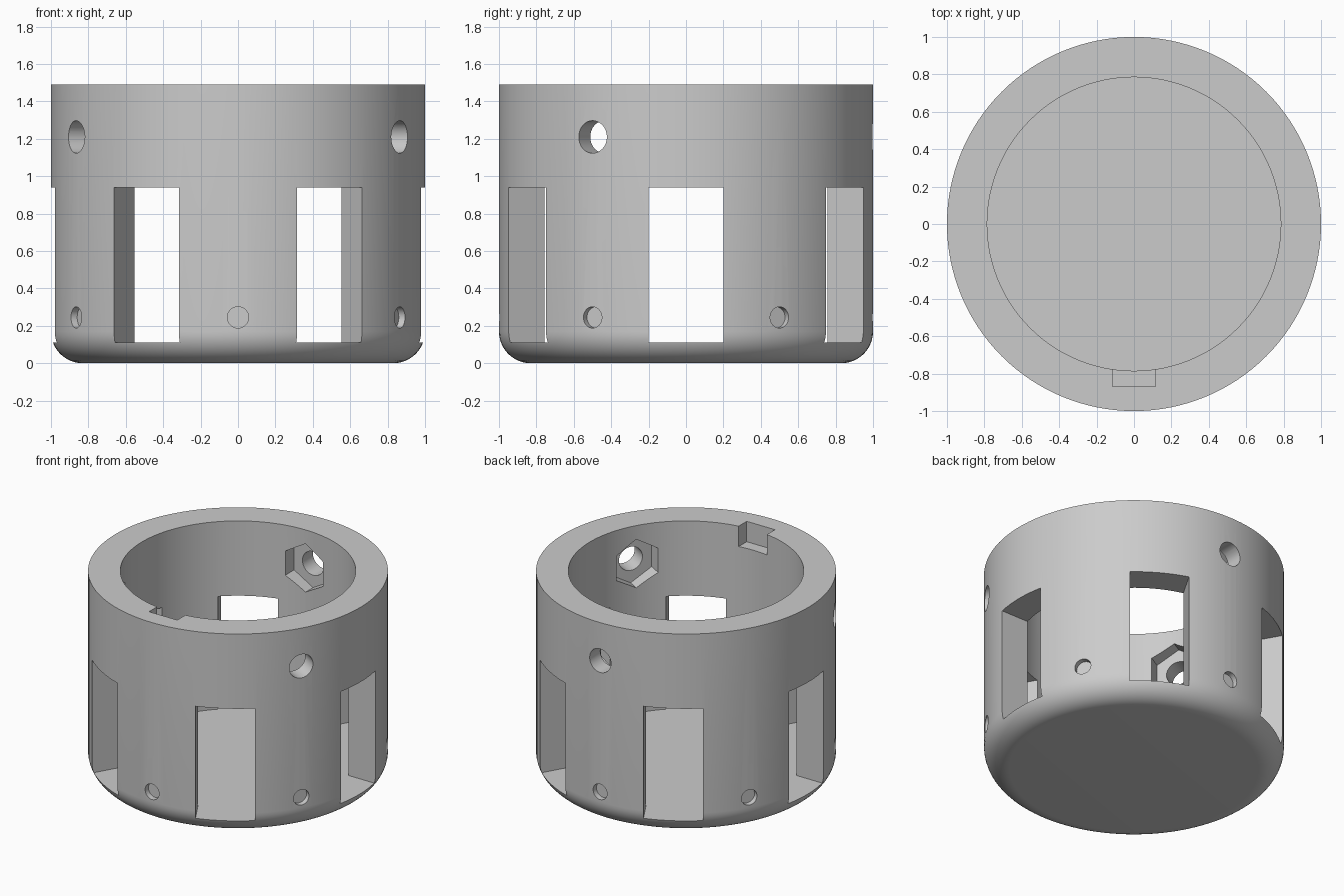
import bpy, bmesh, math
from mathutils import Matrix

if "Cube" in bpy.data.objects:
    bpy.data.objects.remove(bpy.data.objects["Cube"])

SEGMENTS = 128
HEIGHT, OUTER_R, INNER_R = 1.49, 1.0, 0.785
FLOOR, FILLET = 0.11, 0.17

grey = bpy.data.materials.new("plain grey")
grey.diffuse_color = (0.6, 0.6, 0.6, 1)
grey.use_nodes = True
grey.node_tree.nodes["Principled BSDF"].inputs["Base Color"].default_value = grey.diffuse_color


def new_object(name, bm):
    mesh = bpy.data.meshes.new(name)
    bmesh.ops.recalc_face_normals(bm, faces=bm.faces)
    bm.to_mesh(mesh)
    bm.free()
    obj = bpy.data.objects.new(name, mesh)
    obj.data.materials.append(grey)
    bpy.context.collection.objects.link(obj)
    return obj


def radial(angle, r, z):
    """Local z axis points outward at the given angle, local y points up."""
    out = Matrix(((0, 0, 1), (1, 0, 0), (0, 1, 0))).to_4x4()
    return (Matrix.Rotation(math.radians(angle), 4, 'Z')
            @ Matrix.Translation((r, 0, z)) @ out)


def add_box(bm, angle, r0, r1, half_width, z0, z1):
    size = Matrix.Diagonal((2 * half_width, z1 - z0, r1 - r0, 1))
    bmesh.ops.create_cube(
        bm, size=1, matrix=radial(angle, (r0 + r1) / 2, (z0 + z1) / 2) @ size)


def add_prism(bm, angle, r0, r1, radius, z, sides):
    bmesh.ops.create_cone(
        bm, cap_ends=True, segments=sides, radius1=radius, radius2=radius,
        depth=r1 - r0, matrix=radial(angle, (r0 + r1) / 2, z))


def cut(target, name, bm):
    cutter = new_object(name, bm)
    cutter.hide_render = True
    mod = target.modifiers.new(name, 'BOOLEAN')
    mod.operation = 'DIFFERENCE'
    mod.solver = 'EXACT'
    mod.object = cutter
    bpy.context.view_layer.objects.active = target
    bpy.ops.object.modifier_apply(modifier=name)
    bpy.data.objects.remove(cutter)


# Cup body: closed profile with a rounded bottom edge, turned about z
profile = [(0, 0)]
for i in range(13):
    a = math.radians(90 * i / 12)
    profile.append((OUTER_R - FILLET + FILLET * math.sin(a),
                    FILLET - FILLET * math.cos(a)))
profile += [(OUTER_R, HEIGHT), (INNER_R, HEIGHT), (INNER_R, FLOOR), (0, FLOOR)]
bm = bmesh.new()
verts = [bm.verts.new((r, 0, z)) for r, z in profile]
edges = [bm.edges.new(pair) for pair in zip(verts, verts[1:])]
bmesh.ops.spin(bm, geom=verts + edges, cent=(0, 0, 0), axis=(0, 0, 1),
               angle=math.tau, steps=SEGMENTS)
bmesh.ops.remove_doubles(bm, verts=bm.verts, dist=1e-5)
bmesh.ops.dissolve_limit(bm, angle_limit=0.001, verts=bm.verts, edges=bm.edges)
cup = new_object("cup_body", bm)

# Six tall windows, flush with the floor
bm = bmesh.new()
for k in range(6):
    add_box(bm, 60 * k, 0.6, 1.2, 0.2, FLOOR, 0.94)
cut(cup, "window_cutter", bm)

# Six shallow round recesses between the windows
bm = bmesh.new()
for k in range(6):
    add_prism(bm, 30 + 60 * k, 0.96, 1.1, 0.057, 0.245, 32)
cut(cup, "recess_cutter", bm)

# Three bolt holes
bm = bmesh.new()
for k in range(3):
    add_prism(bm, 90 + 120 * k, 0.6, 1.2, 0.087, 1.21, 32)
cut(cup, "bolt_hole_cutter", bm)

# Hexagonal nut pockets on the inside of the bolt holes
bm = bmesh.new()
for k in range(3):
    add_prism(bm, 90 + 120 * k, 0.6, 0.873, 0.178, 1.21, 6)
cut(cup, "nut_pocket_cutter", bm)

# Key notch in the front of the rim
bm = bmesh.new()
add_box(bm, -90, 0.6, 0.87, 0.115, HEIGHT - 0.15, HEIGHT + 0.1)
cut(cup, "key_notch_cutter", bm)

bpy.ops.object.select_all(action='DESELECT')
cup.select_set(True)
bpy.context.view_layer.objects.active = cup
bpy.ops.object.shade_smooth_by_angle(angle=math.radians(30))
